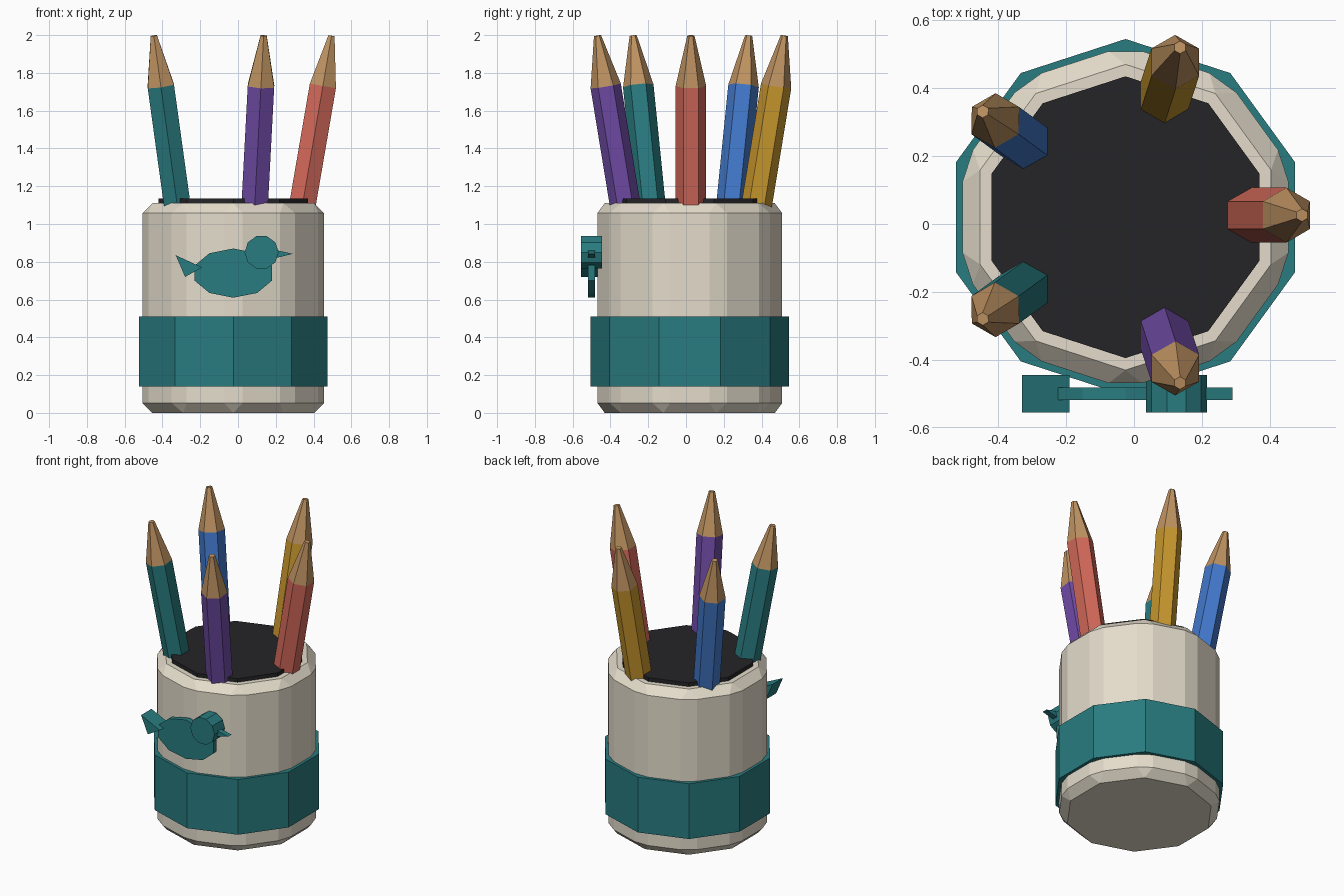
import bpy, bmesh, math
from mathutils import Vector, Matrix, Euler

if "Cube" in bpy.data.objects:
    bpy.data.objects.remove(bpy.data.objects["Cube"])

CX, CY = -0.025, 0.02


def material(name, rgb):
    m = bpy.data.materials.new(name)
    m.diffuse_color = (*rgb, 1)
    m.use_nodes = True
    m.node_tree.nodes["Principled BSDF"].inputs["Base Color"].default_value = m.diffuse_color
    return m


CREAM = material("cream", (0.78, 0.72, 0.60))
TEAL = material("teal", (0.022, 0.20, 0.215))
DARK = material("dark", (0.018, 0.018, 0.021))
WOOD = material("wood", (0.52, 0.29, 0.12))
COLOURS = {
    "red": material("red", (0.65, 0.14, 0.10)),
    "yellow": material("yellow", (0.58, 0.31, 0.027)),
    "blue": material("blue", (0.055, 0.19, 0.60)),
    "teal": TEAL,
    "purple": material("purple", (0.16, 0.07, 0.38)),
}


def add_object(name, bm, mat):
    bmesh.ops.recalc_face_normals(bm, faces=bm.faces)
    mesh = bpy.data.meshes.new(name)
    bm.to_mesh(mesh)
    bm.free()
    mesh.materials.append(mat)
    ob = bpy.data.objects.new(name, mesh)
    bpy.context.collection.objects.link(ob)
    return ob


def prism(name, outline, low, high, mat, to_xyz):
    """Closed prism: 2D outline swept between two levels."""
    bm = bmesh.new()
    a = [bm.verts.new(to_xyz(u, v, low)) for u, v in outline]
    b = [bm.verts.new(to_xyz(u, v, high)) for u, v in outline]
    bm.faces.new(a)
    bm.faces.new(b)
    n = len(a)
    for i in range(n):
        j = (i + 1) % n
        bm.faces.new((a[i], a[j], b[j], b[i]))
    return add_object(name, bm, mat)


def ring(n, cu, cv, ru, rv, start):
    return [(cu + ru * math.cos(start + i * math.tau / n),
             cv + rv * math.sin(start + i * math.tau / n)) for i in range(n)]


def upright(u, v, h):
    return (u, v, h)


def facing_front(u, v, h):
    return (u, h, v)


def drum(name, r, low, high, mat):
    return prism(name, ring(10, CX, CY, r, r, math.pi / 2), low, high, mat, upright)


# Cup: ten-sided drum with every edge chamfered
cup = drum("cup", 0.505, 0, 1.11, CREAM)
bevel = cup.modifiers.new("chamfer", 'BEVEL')
bevel.width = 0.052
bevel.segments = 1
bevel.limit_method = 'NONE'

# Band and dark opening
drum("band", 0.525, 0.14, 0.51, TEAL)
drum("cup_opening", 0.415, 1.08, 1.135, DARK)

# Bird badge on the front
prism("bird_body", ring(10, -0.025, 0.74, 0.215, 0.13, math.pi / 2),
      -0.518, -0.482, TEAL, facing_front)
prism("bird_head", ring(10, 0.125, 0.85, 0.09, 0.09, 0),
      -0.555, -0.445, TEAL, facing_front)
prism("bird_tail", [(-0.33, 0.835), (-0.19, 0.77), (-0.28, 0.72)],
      -0.555, -0.445, TEAL, facing_front)
prism("bird_beak", [(0.29, 0.842), (0.20, 0.862), (0.20, 0.82)],
      -0.518, -0.482, TEAL, facing_front)

# Pencils: hexagonal shafts with sharpened ends, leaning outward
TILT = 0.17
TIP_LENGTH, SHAFT_LENGTH = 0.27, 0.82


def cone(name, r1, r2, z1, z2, mat, matrix):
    bm = bmesh.new()
    bmesh.ops.create_cone(bm, cap_ends=True, segments=6, radius1=r1, radius2=r2,
                          depth=z2 - z1,
                          matrix=Matrix.Translation((0, 0, (z1 + z2) / 2)))
    # put a hexagon corner on the local y axis
    if max(v.co.y for v in bm.verts) < max(r1, r2) * 0.95:
        bm.transform(Matrix.Rotation(math.pi / 6, 4, 'Z'))
    bm.transform(matrix)
    add_object(name, bm, mat)


for i, (colour, mat) in enumerate(COLOURS.items()):
    a = i * math.tau / 5
    tip = Vector((CX + 0.52 * math.cos(a), CY + 0.006 + 0.52 * math.sin(a), 1.997))
    lean = Euler((-TILT * math.sin(a), TILT * math.cos(a), 0)).to_matrix().to_4x4()
    place = Matrix.Translation(tip) @ lean
    cone(f"{colour}_pencil_shaft", 0.081, 0.081, -TIP_LENGTH - SHAFT_LENGTH,
         -TIP_LENGTH, mat, place)
    cone(f"{colour}_pencil_tip", 0.081, 0.019, -TIP_LENGTH, 0, WOOD, place)
